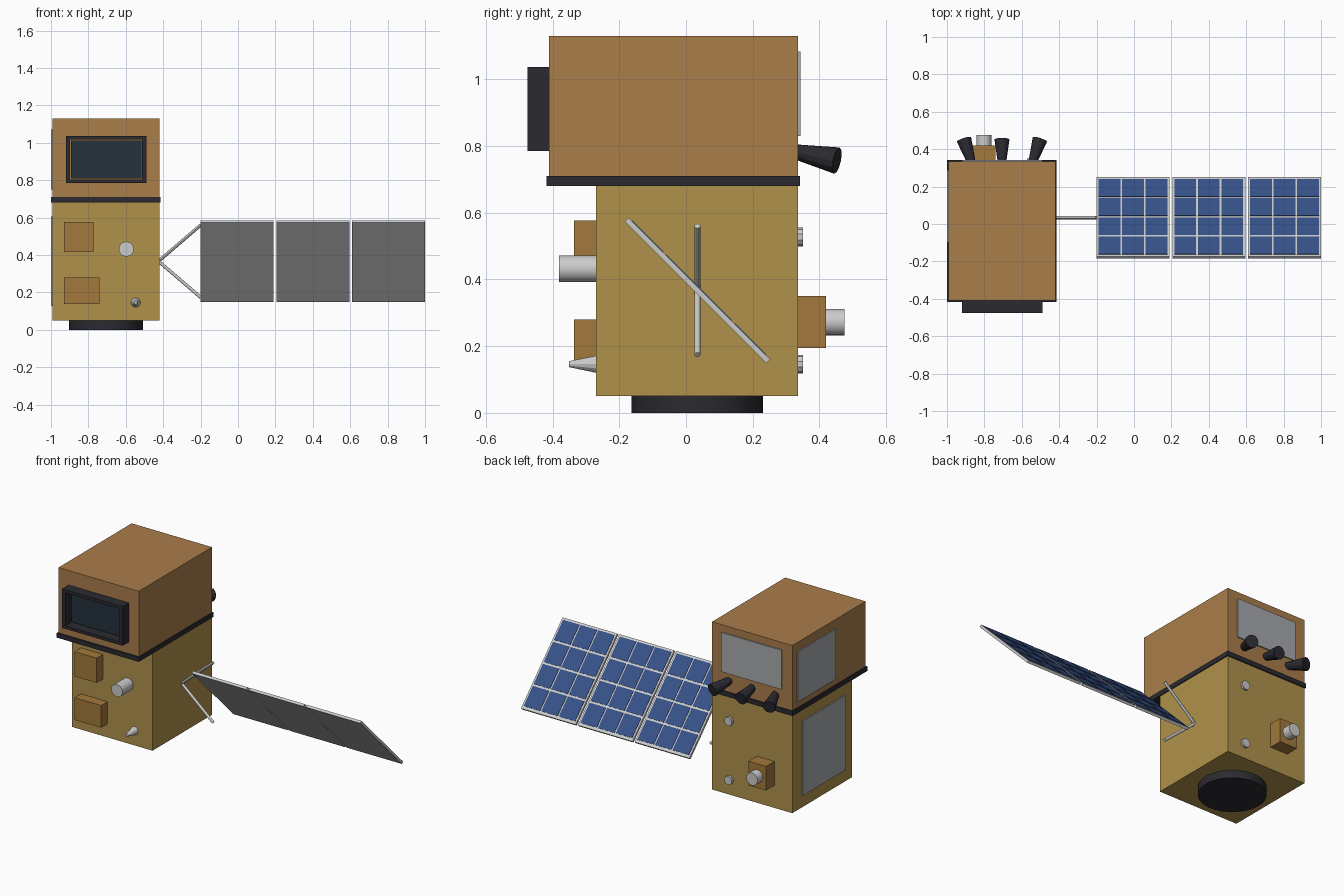
import bpy, math
from mathutils import Vector, Matrix

if "Cube" in bpy.data.objects:
    bpy.data.objects.remove(bpy.data.objects["Cube"])


def mat(name, r, g, b):
    m = bpy.data.materials.new(name)
    m.diffuse_color = (r, g, b, 1)
    m.use_nodes = True
    m.node_tree.nodes["Principled BSDF"].inputs["Base Color"].default_value = m.diffuse_color
    return m


GOLD = mat("gold_foil", .43, .285, .07)
COPPER = mat("copper_foil", .40, .205, .07)
BRONZE = mat("bronze_foil", .36, .19, .045)
BLACK = mat("black_trim", .023, .023, .03)
GLASS = mat("dark_glass", .018, .032, .047)
BLUE = mat("solar_blue", .037, .084, .25)
RADIATOR = mat("radiator_grey", .39, .40, .42)


def box(name, x, y, z, m=None):
    """Box from (min, max) ranges."""
    bpy.ops.mesh.primitive_cube_add(size=1)
    o = bpy.context.object
    o.name = name
    size = [r[1] - r[0] for r in (x, y, z)]
    mid = [(r[0] + r[1]) / 2 for r in (x, y, z)]
    o.data.transform(Matrix.Translation(mid) @ Matrix.Diagonal((*size, 1)))
    if m:
        o.data.materials.append(m)
    return o


def rod(name, a, b, r1, r2, sides, m=None, smooth=False):
    """Cylinder or cone running from a to b."""
    a, b = Vector(a), Vector(b)
    bpy.ops.mesh.primitive_cone_add(vertices=sides, radius1=r1, radius2=r2, depth=(b - a).length)
    o = bpy.context.object
    o.name = name
    o.location = (a + b) / 2
    o.rotation_euler = (b - a).to_track_quat('Z', 'Y').to_euler()
    if m:
        o.data.materials.append(m)
    if smooth:
        bpy.ops.object.shade_smooth_by_angle(angle=math.radians(30))
    return o


# Main body
BX = (-.992, -.42)
CX, CY = -.706, .034
box("lower_body", BX, (-.27, .335), (.05, .685), GOLD)
box("upper_body", BX, (-.41, .335), (.705, 1.13), COPPER)
box("body_band", (-.999, -.414), (-.418, .342), (.68, .71), BLACK)
rod("base_ring", (CX, CY, 0), (CX, CY, .05), .197, .197, 32, BLACK, True)

# Front window: four-bar hood with recessed glass
FY = (-.475, -.41)
for side, x in (("left", (-.92, -.898)), ("right", (-.512, -.49))):
    box("window_frame_" + side, x, FY, (.785, 1.037), BLACK)
for side, z in (("bottom", (.785, .805)), ("top", (1.017, 1.037))):
    box("window_frame_" + side, (-.898, -.512), FY, z, BLACK)
box("window_glass", (-.893, -.517), (-.42, -.405), (.81, 1.012), GLASS)

# Front equipment
box("front_box_upper", (-.93, -.773), (-.335, -.27), (.417, .576), BRONZE)
box("front_box_lower", (-.93, -.74), (-.335, -.27), (.137, .28), BRONZE)
rod("front_sensor", (-.597, -.26, .432), (-.597, -.38, .432), .04, .04, 20, None, True)
rod("front_nozzle", (-.547, -.268, .146), (-.547, -.35, .146), .026, .009, 12)

# Back equipment
box("back_box", (-.865, -.74), (.335, .42), (.195, .35), BRONZE)
rod("back_sensor", (-.802, .41, .272), (-.802, .475, .272), .04, .04, 20, None, True)
for z in (.146, .527):
    rod("back_stud", (-.545, .33, z), (-.545, .351, z), .028, .028, 10)

# Star tracker hoods, splayed outwards
for s in (-1, 0, 1):
    rod("tracker_hood", (CX + s * .162, .325, .783), (CX + s * .203, .452, .756),
        .022, .04, 12, BLACK)

# Radiator plates
box("back_radiator", (-.92, -.49), (.33, .343), (.83, 1.083), RADIATOR)
box("side_radiator_upper", (-1, -.985), (-.1, .288), (.75, 1.072), RADIATOR)
box("side_radiator_lower", (-1, -.985), (-.2, .236), (.128, .607), RADIATOR)

# Wing struts
for z in (.174, .56):
    rod("wing_strut", (-.425, CY, .367), (-.2, CY, z), .009, .009, 12, None, True)

# Solar wing: three panels of 3 x 4 cells, tilted 45 degrees
tilt = Matrix.Translation((0, CY, .367)) @ Matrix.Rotation(math.radians(-45), 4, 'X')
W, L = .39, .6
for p in range(3):
    x0 = -.2 + p * .405
    parts = [box("solar_panel", (x0, x0 + W), (-L / 2, L / 2), (-.008, .008))]
    for i in range(3):
        for j in range(4):
            x = x0 + .0115 + i * .1255
            y = -L / 2 + .014 + j * .1452
            parts.append(box("solar_cell", (x, x + .116), (y, y + .1332 - .001), (.006, .0105), BLUE))
    for o in parts:
        o.matrix_world = tilt
